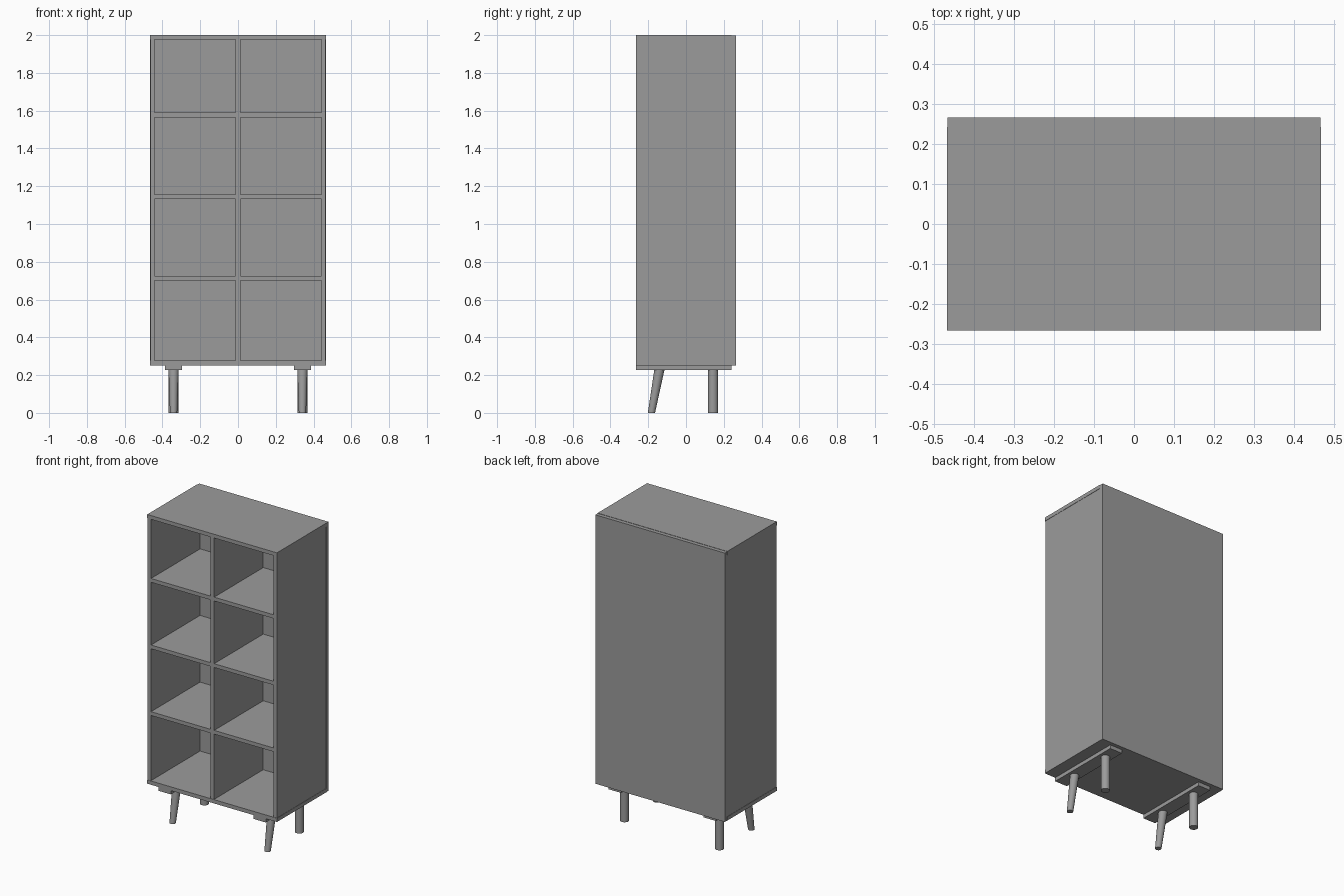
import bpy, bmesh
from mathutils import Matrix, Vector

if "Cube" in bpy.data.objects:
    bpy.data.objects.remove(bpy.data.objects["Cube"])

W, FRONT, BACK = 0.466, -0.266, 0.266    # half width, front and rear planes
T = 0.0245                               # board thickness
Z0, Z1 = 0.252, 2.0                      # carcass bottom and top
INNER = BACK - T                         # front face of the back panel
STEP = 0.002                             # small set-back that shows the joints


def finish(name, bm):
    mesh = bpy.data.meshes.new(name)
    bm.to_mesh(mesh)
    bm.free()
    ob = bpy.data.objects.new(name, mesh)
    bpy.context.collection.objects.link(ob)
    return ob


def board(name, x0, x1, y0, y1, z0, z1):
    bm = bmesh.new()
    bmesh.ops.create_cube(bm, size=1)
    bm.transform(Matrix.Translation(((x0 + x1) / 2, (y0 + y1) / 2, (z0 + z1) / 2))
                 @ Matrix.Diagonal((x1 - x0, y1 - y0, z1 - z0, 1)))
    return finish(name, bm)


def leg(name, x, y_top, r_top, y_bottom, r_bottom, z_top):
    # Cone sheared in y so that the foot sits flat on the floor
    bm = bmesh.new()
    bmesh.ops.create_cone(bm, cap_ends=True, segments=32,
                          radius1=r_bottom, radius2=r_top, depth=z_top)
    for v in bm.verts:
        v.co += Vector((x, y_top if v.co.z > 0 else y_bottom, z_top / 2))
    for f in bm.faces:
        f.smooth = len(f.verts) == 4
    for e in bm.edges:
        e.smooth = all(f.smooth for f in e.link_faces)
    return finish(name, bm)


# Carcass
board("top_panel", -W, W, FRONT, INNER, Z1 - T, Z1)
board("bottom_panel", -W, W, FRONT, INNER, Z0, Z0 + T)
board("back_panel", -W + STEP / 2, W - STEP / 2, INNER, BACK, Z0, Z1 - STEP)
board("centre_divider", -T / 2, T / 2, FRONT + STEP, INNER, Z0 + T, Z1 - T)

# Mirrored parts: side, shelves, leg rail and legs
for side, s in (("left", -1), ("right", 1)):
    def span(a, b):
        return sorted((s * a, s * b))

    board(f"{side}_side_panel", *span(W - T, W - STEP), FRONT + STEP, INNER,
          Z0 + T, Z1 - T)
    for i, z in enumerate((0.712, 1.145, 1.577)):
        board(f"{side}_shelf_{i + 1}", *span(T / 2, W - T), FRONT + 2 * STEP, INNER,
              z - T / 2, z + T / 2)
    board(f"{side}_leg_rail", *span(0.296, 0.386), FRONT, INNER, Z0 - T, Z0)
    leg(f"{side}_front_leg", s * 0.341, -0.141, 0.027, -0.183, 0.019, Z0 - T)
    leg(f"{side}_back_leg", s * 0.341, 0.143, 0.027, 0.143, 0.027, Z0 - T)

# Dark grey finish
grey = bpy.data.materials.new("dark_grey")
grey.diffuse_color = (0.33, 0.33, 0.33, 1)
grey.use_nodes = True
grey.node_tree.nodes["Principled BSDF"].inputs["Base Color"].default_value = grey.diffuse_color
for ob in bpy.context.collection.objects:
    ob.data.materials.append(grey)
